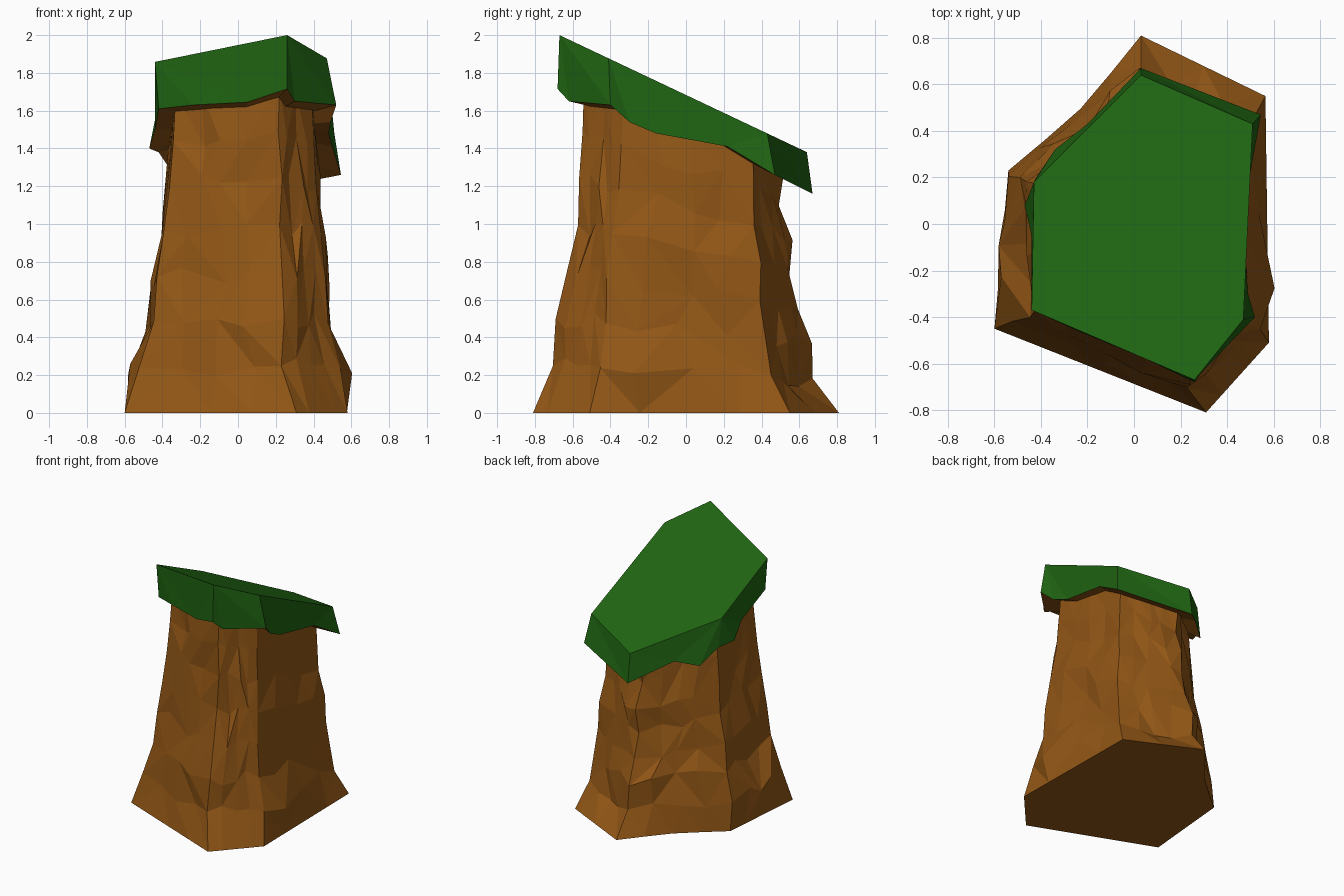
import bpy, bmesh, random
from mathutils import Vector

if "Cube" in bpy.data.objects:
    bpy.data.objects.remove(bpy.data.objects["Cube"])

random.seed(11)


def material(name, rgb):
    m = bpy.data.materials.new(name)
    m.diffuse_color = (*rgb, 1)
    m.use_nodes = True
    m.node_tree.nodes["Principled BSDF"].inputs["Base Color"].default_value = m.diffuse_color
    return m


earth = material("earth", (0.29, 0.095, 0.008))
grass = material("grass", (0.014, 0.127, 0.006))


def finish(bm, name, mats):
    bmesh.ops.recalc_face_normals(bm, faces=bm.faces[:])
    mesh = bpy.data.meshes.new(name)
    bm.to_mesh(mesh)
    bm.free()
    for m in mats:
        mesh.materials.append(m)
    ob = bpy.data.objects.new(name, mesh)
    bpy.context.collection.objects.link(ob)


# Rock column: six corner ridges, each a profile from foot to top
front = [(.31, -.81, 0), (.225, -.70, .26), (.245, -.69, .5), (.22, -.57, 1.0),
         (.24, -.57, 1.2), (.21, -.55, 1.4), (.22, -.54, 1.74)]
front_right = [(.58, -.51, 0), (.54, -.45, .25), (.47, -.42, .5), (.46, -.42, .8),
               (.42, -.36, 1.1), (.39, -.33, 1.66)]
back_right = [(.565, .55, 0), (.51, .45, .2), (.48, .39, .6), (.47, .40, .78),
              (.44, .36, .95), (.42, .355, 1.39)]
back = [(.03, .81, 0), (.03, .67, .18), (.02, .67, .36), (.03, .60, .52),
        (.02, .54, .76), (.04, .57, .9), (.03, .49, 1.09), (.03, .52, 1.28)]
back_left = [(-.54, .23, 0), (-.54, .20, .25), (-.49, .20, .43), (-.46, .18, .68),
             (-.41, .17, .85), (-.40, .16, 1.05), (-.36, .15, 1.5)]
front_left = [(-.60, -.45, 0), (-.53, -.42, .22), (-.44, -.40, .5), (-.44, -.38, .65),
              (-.38, -.36, 1.05), (-.35, -.35, 1.3), (-.33, -.33, 1.68)]
ridges = [front, front_right, back_right, back, back_left, front_left]
RINGS, SPLIT = 7, 4
# Noticeable outward bumps and clefts: (side, ring, step) -> distance
bumps = {(1, 1, 1): .055, (1, 1, 2): .03, (4, 1, 2): .04, (4, 1, 3): .05,
         (3, 0, 1): -.02, (3, 0, 2): -.035, (3, 0, 3): -.02,
         (3, 2, 2): -.03, (3, 4, 1): -.03, (5, 2, 3): .02}


def along(profile, z):
    for a, b in zip(profile, profile[1:]):
        if z <= b[2] + 1e-6:
            return Vector(a).lerp(Vector(b), (z - a[2]) / (b[2] - a[2]))
    return Vector(profile[-1])


bm = bmesh.new()
rings = []
for r in range(RINGS + 1):
    corners = [along(p, p[-1][2] * r / RINGS) for p in ridges]
    ring = []
    for s in range(6):
        a, b = corners[s], corners[(s + 1) % 6]
        out = (b - a).cross(Vector((0, 0, 1))).normalized()
        for k in range(SPLIT):
            p = a.lerp(b, k / SPLIT)
            if k and 0 < r < RINGS:
                p += out * random.uniform(-.02, .022)
                p += (b - a) * random.uniform(-.07, .07)
                p.z += random.uniform(-.05, .05)
            p += out * bumps.get((s, r, k), 0)
            ring.append(bm.verts.new(p))
    rings.append(ring)
n = 6 * SPLIT
for low, high in zip(rings, rings[1:]):
    for i in range(n):
        a, b, c, d = low[i], low[(i + 1) % n], high[(i + 1) % n], high[i]
        tris = ((a, b, c), (a, c, d)) if random.random() < .5 else ((a, b, d), (b, c, d))
        for t in tris:
            bm.faces.new(t)
bm.faces.new(rings[0])
top = bm.verts.new((.03, 0, 1.55))
for i in range(n):
    bm.faces.new((rings[-1][i], rings[-1][(i + 1) % n], top))
finish(bm, "rock_column", [earth])

# Grass cap: sloping six-sided top, with a ragged hem hanging from each corner
cap = [
    ((.26, -.67), [(.05, -.58, 1.645), (.26, -.68, 1.715), (.30, -.62, 1.65)]),
    ((.47, -.41), [(.52, -.40, 1.63), (.49, -.30, 1.54), (.48, -.16, 1.48)]),
    ((.51, .43), [(.50, .22, 1.41), (.545, .47, 1.26)]),
    ((.03, .64), [(.03, .67, 1.16)]),
    ((-.43, .18), [(-.20, .43, 1.30), (-.34, .32, 1.26), (-.42, .20, 1.38),
                   (-.47, .08, 1.40)]),
    ((-.44, -.37), [(-.44, -.05, 1.50), (-.42, -.37, 1.61), (-.24, -.46, 1.63)]),
]
bm = bmesh.new()
tops = [bm.verts.new((x, y, 2 - .473 * (y + .67))) for (x, y), _ in cap]
hems = [[bm.verts.new(p) for p in hem] for _, hem in cap]
bm.faces.new(tops)
for i in range(6):
    j = (i + 1) % 6
    for a, b in zip(hems[i], hems[i][1:]):
        bm.faces.new((tops[i], a, b))
    bm.faces.new((tops[i], hems[i][-1], hems[j][0]))
    bm.faces.new((tops[i], hems[j][0], tops[j]))
# Earth underside of the cap
edge = [v for hem in hems for v in hem]
mid = bm.verts.new((.03, 0, 1.50))
for a, b in zip(edge, edge[1:] + edge[:1]):
    bm.faces.new((a, b, mid)).material_index = 1
finish(bm, "grass_cap", [grass, earth])
